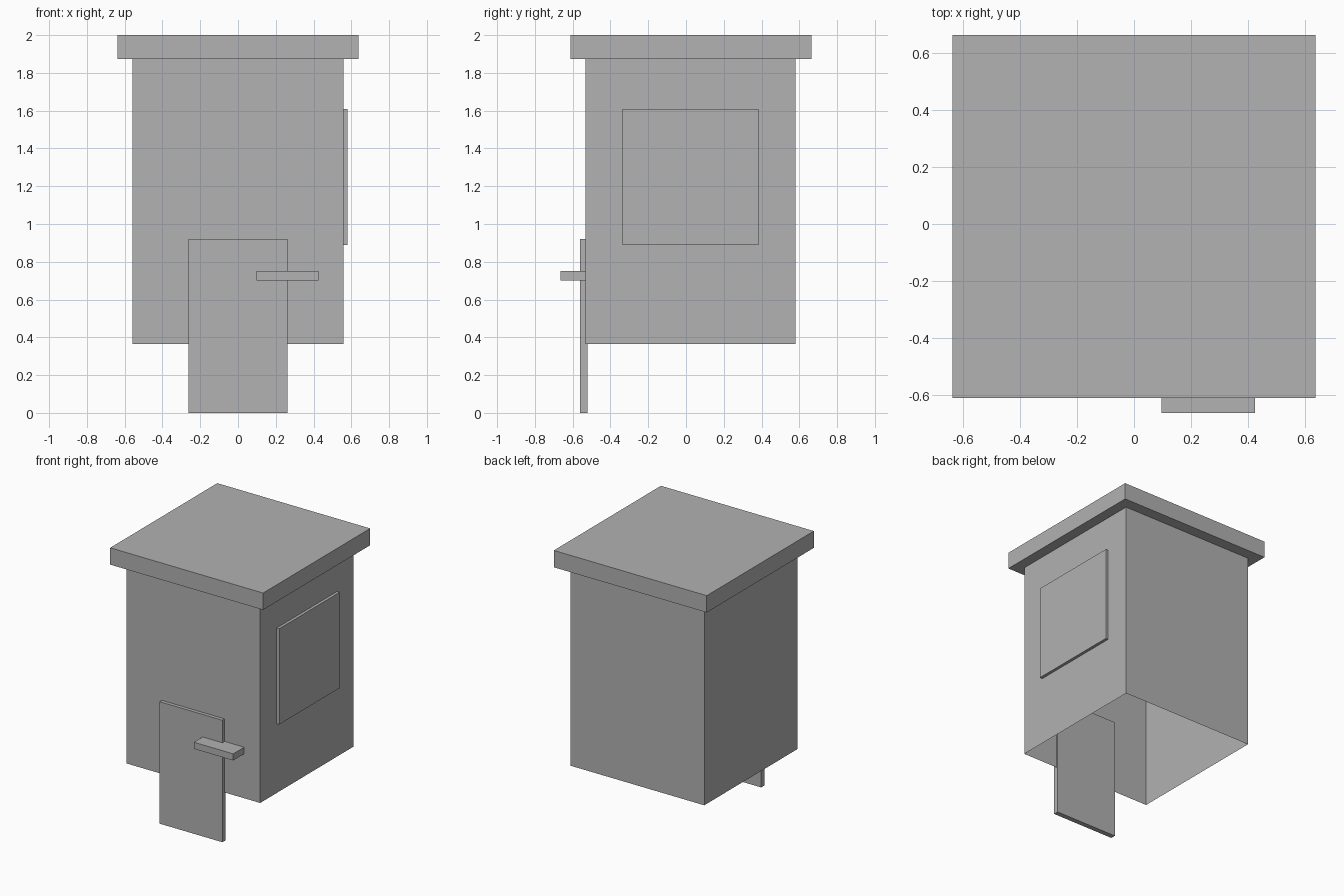
import bpy
import bmesh
from mathutils import Vector

cube = bpy.data.objects.get("Cube")
if cube:
    bpy.data.objects.remove(cube, do_unlink=True)

# One plain grey for everything
GREY = (0.445, 0.445, 0.445, 1.0)
grey = bpy.data.materials.new("plain grey")
grey.use_nodes = True
grey.diffuse_color = GREY
grey.node_tree.nodes["Principled BSDF"].inputs["Base Color"].default_value = GREY


def box(name, low, high, open_ends=False):
    """Flat-shaded box between two corners, optionally without top and bottom."""
    low, high = Vector(low), Vector(high)
    size, centre = high - low, (low + high) / 2
    bm = bmesh.new()
    bmesh.ops.create_cube(bm, size=1)
    if open_ends:
        ends = [f for f in bm.faces if abs(f.normal.z) > 0.5]
        bmesh.ops.delete(bm, geom=ends, context='FACES_ONLY')
    for v in bm.verts:
        v.co = Vector(a * b for a, b in zip(v.co, size)) + centre
    mesh = bpy.data.meshes.new(name)
    bm.to_mesh(mesh)
    bm.free()
    mesh.materials.append(grey)
    obj = bpy.data.objects.new(name, mesh)
    bpy.context.collection.objects.link(obj)
    return obj


# Thin-walled hut, open underneath
box("walls", (-0.558, -0.533, 0.365), (0.558, 0.579, 1.873), open_ends=True)
# Overhanging flat slab
box("roof", (-0.638, -0.612, 1.873), (0.638, 0.664, 2.0))
# Door panel reaching down to the ground
box("door", (-0.262, -0.56, 0.0), (0.262, -0.522, 0.92))
# Bar across the door edge
box("door_handle", (0.097, -0.664, 0.70), (0.425, -0.533, 0.75))
# Raised panel on the side wall
box("window", (0.542, -0.336, 0.888), (0.58, 0.383, 1.61))
